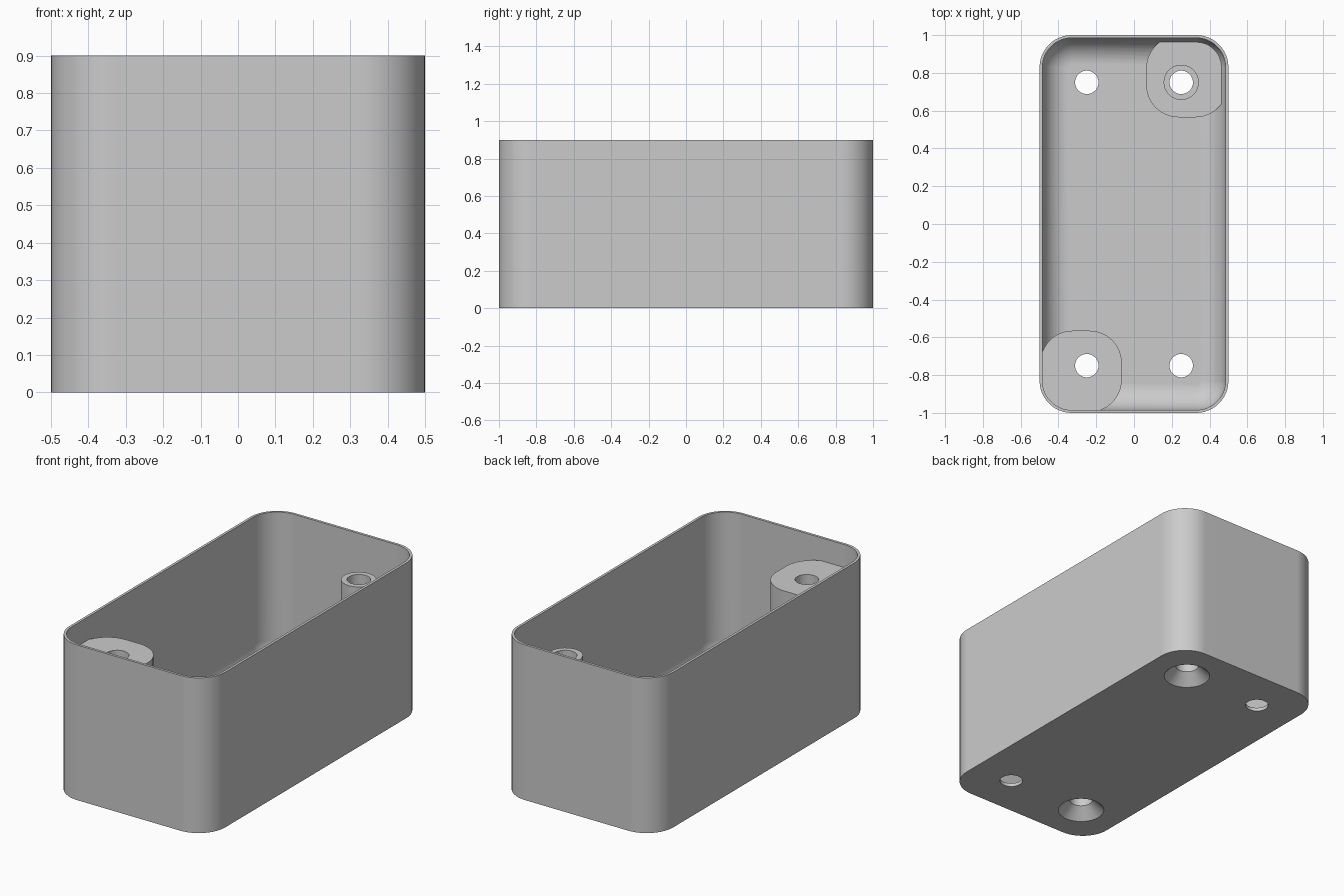
import bpy, bmesh, math

cube = bpy.data.objects.get("Cube")
if cube:
    bpy.data.objects.remove(cube, do_unlink=True)

WIDTH, LENGTH, HEIGHT = 1.0, 2.0, 0.9
WALL, FLOOR, CORNER, FILLET = 0.015, 0.02, 0.17, 0.14
HOLE_X, HOLE_Y, HOLE_R = 0.25, 0.75, 0.062
POST_TOP, PAD_TOP = 0.767, 0.085

grey = bpy.data.materials.new("plain_grey")
grey.use_nodes = True
grey.diffuse_color = (0.6, 0.6, 0.6, 1)
grey.node_tree.nodes["Principled BSDF"].inputs["Base Color"].default_value = (0.6, 0.6, 0.6, 1)


def rounded_rect(cx, cy, half_x, half_y, radius, z, steps=12):
    """Points of a rounded rectangle, counter-clockwise."""
    points = []
    for quarter, (sx, sy) in enumerate([(1, 1), (-1, 1), (-1, -1), (1, -1)]):
        for i in range(steps + 1):
            a = (quarter + i / steps) * math.pi / 2
            points.append((cx + sx * (half_x - radius) + radius * math.cos(a),
                           cy + sy * (half_y - radius) + radius * math.sin(a), z))
    return points


def circle(cx, cy, radius, z, sides=48):
    return [(cx + radius * math.cos(2 * math.pi * i / sides),
             cy + radius * math.sin(2 * math.pi * i / sides), z) for i in range(sides)]


def loft(name, rings):
    """Closed solid skinned through matching rings."""
    bm = bmesh.new()
    loops = [[bm.verts.new(p) for p in ring] for ring in rings]
    for low, high in zip(loops, loops[1:]):
        for i in range(len(low)):
            j = (i + 1) % len(low)
            bm.faces.new((low[i], low[j], high[j], high[i]))
    bm.faces.new(loops[0][::-1])
    bm.faces.new(loops[-1])
    bmesh.ops.recalc_face_normals(bm, faces=bm.faces)
    mesh = bpy.data.meshes.new(name)
    bm.to_mesh(mesh)
    bm.free()
    mesh.materials.append(grey)
    obj = bpy.data.objects.new(name, mesh)
    bpy.context.collection.objects.link(obj)
    return obj


def combine(target, tool, operation):
    """Apply a boolean and discard the tool."""
    tool.hide_render = True
    mod = target.modifiers.new(operation, 'BOOLEAN')
    mod.operation, mod.solver, mod.object = operation, 'EXACT', tool
    bpy.context.view_layer.objects.active = target
    bpy.ops.object.modifier_apply(modifier=mod.name)
    bpy.data.objects.remove(tool, do_unlink=True)


def box_ring(inset, z):
    return rounded_rect(0, 0, WIDTH / 2 - inset, LENGTH / 2 - inset, CORNER - inset, z)


# Open box: outer wall, rim, inner wall and filleted floor
rings = [box_ring(0, 0), box_ring(0, HEIGHT), box_ring(WALL, HEIGHT)]
for i in range(11):
    a = i / 10 * math.pi / 2
    rings.append(box_ring(WALL + FILLET * (1 - math.cos(a)), FLOOR + FILLET * (1 - math.sin(a))))
box = loft("open_box", rings)

# Corner bosses: a low pad with a tube at one corner, a tall post at the other
for side, top in ((1, PAD_TOP), (-1, POST_TOP)):
    boss = loft("boss", [rounded_rect(side * 0.28, side * 0.78, 0.215, 0.215, CORNER, z)
                         for z in (0.01, top)])
    combine(box, boss, 'UNION')
tube = loft("tube", [circle(HOLE_X, HOLE_Y, 0.093, z) for z in (0.05, POST_TOP)])
combine(box, tube, 'UNION')

# Four drilled holes, two of them countersunk from below
for sx in (1, -1):
    for sy in (1, -1):
        x, y = sx * HOLE_X, sy * HOLE_Y
        if sx == sy:
            profile = [(0.135, -0.01), (HOLE_R, 0.063), (HOLE_R, 1)]
        else:
            profile = [(HOLE_R, -0.1), (HOLE_R, 0.5)]
        drill = loft("drill", [circle(x, y, r, z) for r, z in profile])
        combine(box, drill, 'DIFFERENCE')

# Smooth rounded walls, crisp rims
bpy.ops.object.select_all(action='DESELECT')
box.select_set(True)
bpy.context.view_layer.objects.active = box
bpy.ops.object.shade_smooth_by_angle(angle=math.radians(30))
weighted = box.modifiers.new("weighted_normals", 'WEIGHTED_NORMAL')
weighted.keep_sharp = True
